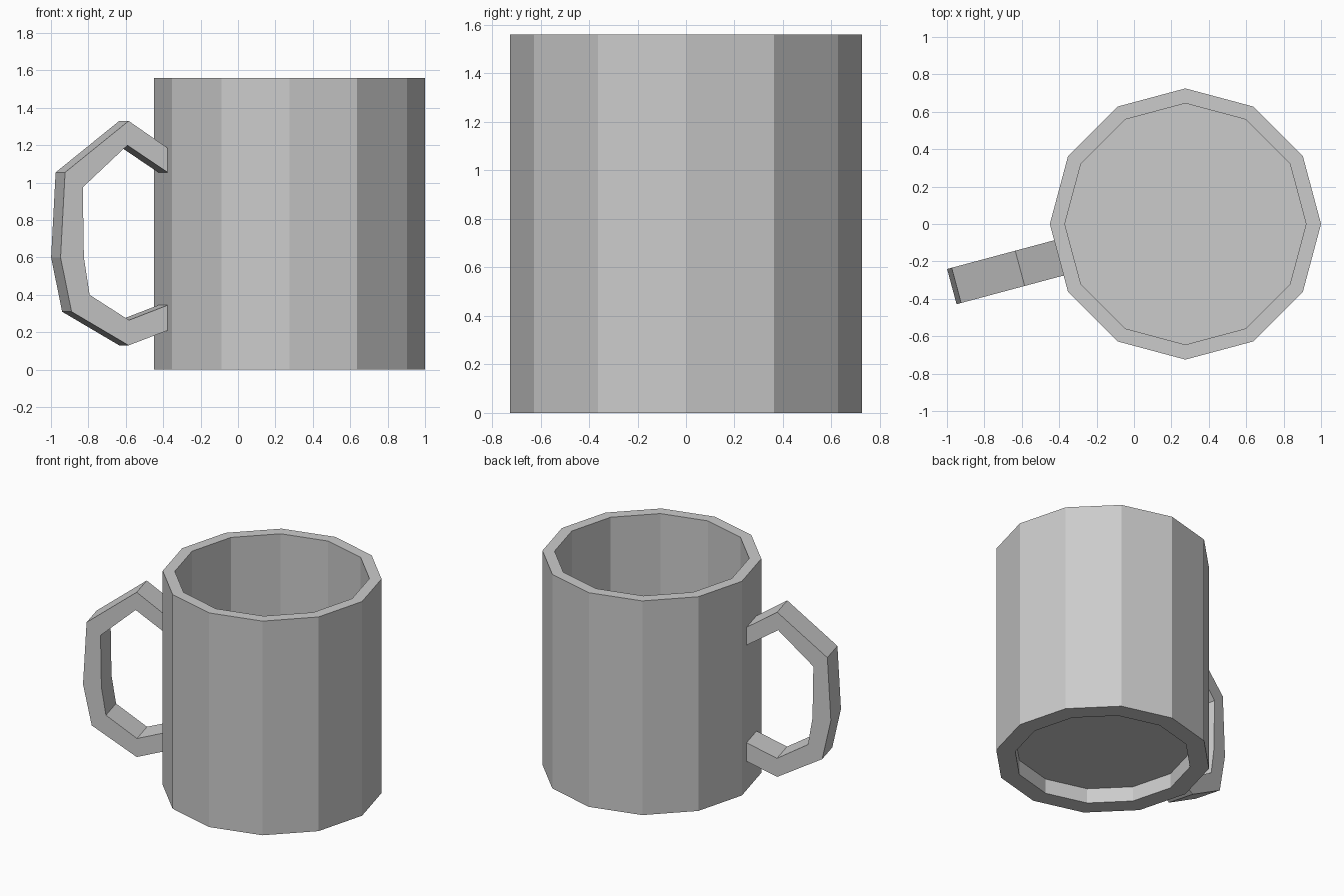
import bpy, bmesh, math
from mathutils import Vector, Matrix

if "Cube" in bpy.data.objects:
    bpy.data.objects.remove(bpy.data.objects["Cube"])

CX = 0.275                      # mug axis
SIDES = 12
HANDLE_ANGLE = math.radians(195)
HANDLE_WIDTH = 0.195


def make_object(name, bm):
    bmesh.ops.remove_doubles(bm, verts=bm.verts, dist=1e-4)
    bmesh.ops.recalc_face_normals(bm, faces=bm.faces)
    mesh = bpy.data.meshes.new(name)
    bm.to_mesh(mesh)
    bm.free()
    obj = bpy.data.objects.new(name, mesh)
    bpy.context.collection.objects.link(obj)
    return obj


# Mug body: 12-sided lathe with recessed foot and hollow inside
profile = [(0.595, 0.11), (0.595, 0), (0.725, 0), (0.725, 1.56),
           (0.645, 1.56), (0.645, 0.17)]
bm = bmesh.new()
rings = [[bm.verts.new((CX + r * math.cos(2 * math.pi * i / SIDES),
                        r * math.sin(2 * math.pi * i / SIDES), z))
          for i in range(SIDES)] for r, z in profile]
for a, b in zip(rings, rings[1:]):
    for i in range(SIDES):
        j = (i + 1) % SIDES
        bm.faces.new((a[i], a[j], b[j], b[i]))
bm.faces.new(rings[0])          # underside of the floor
bm.faces.new(rings[-1])         # inside floor
make_object("mug_body", bm)

# Handle: outer and inner outlines (distance from mug axis, height)
outer = [(0.70, 1.185), (0.916, 1.33), (1.268, 1.055), (1.293, 0.60),
         (1.232, 0.31), (0.916, 0.13), (0.70, 0.21)]
inner = [(0.70, 1.055), (0.923, 1.20), (1.17, 0.975), (1.164, 0.60),
         (1.132, 0.40), (0.914, 0.265), (0.70, 0.345)]
place = Matrix.Translation((CX, 0, 0)) @ Matrix.Rotation(HANDLE_ANGLE, 4, 'Z')
bm = bmesh.new()
h = HANDLE_WIDTH / 2
sections = [[bm.verts.new(place @ Vector((r, s, z)))
             for r, s, z in ((o[0], -h, o[1]), (o[0], h, o[1]),
                             (i[0], h, i[1]), (i[0], -h, i[1]))]
            for o, i in zip(outer, inner)]
for a, b in zip(sections, sections[1:]):
    for k in range(4):
        n = (k + 1) % 4
        bm.faces.new((a[k], a[n], b[n], b[k]))
make_object("handle", bm)
